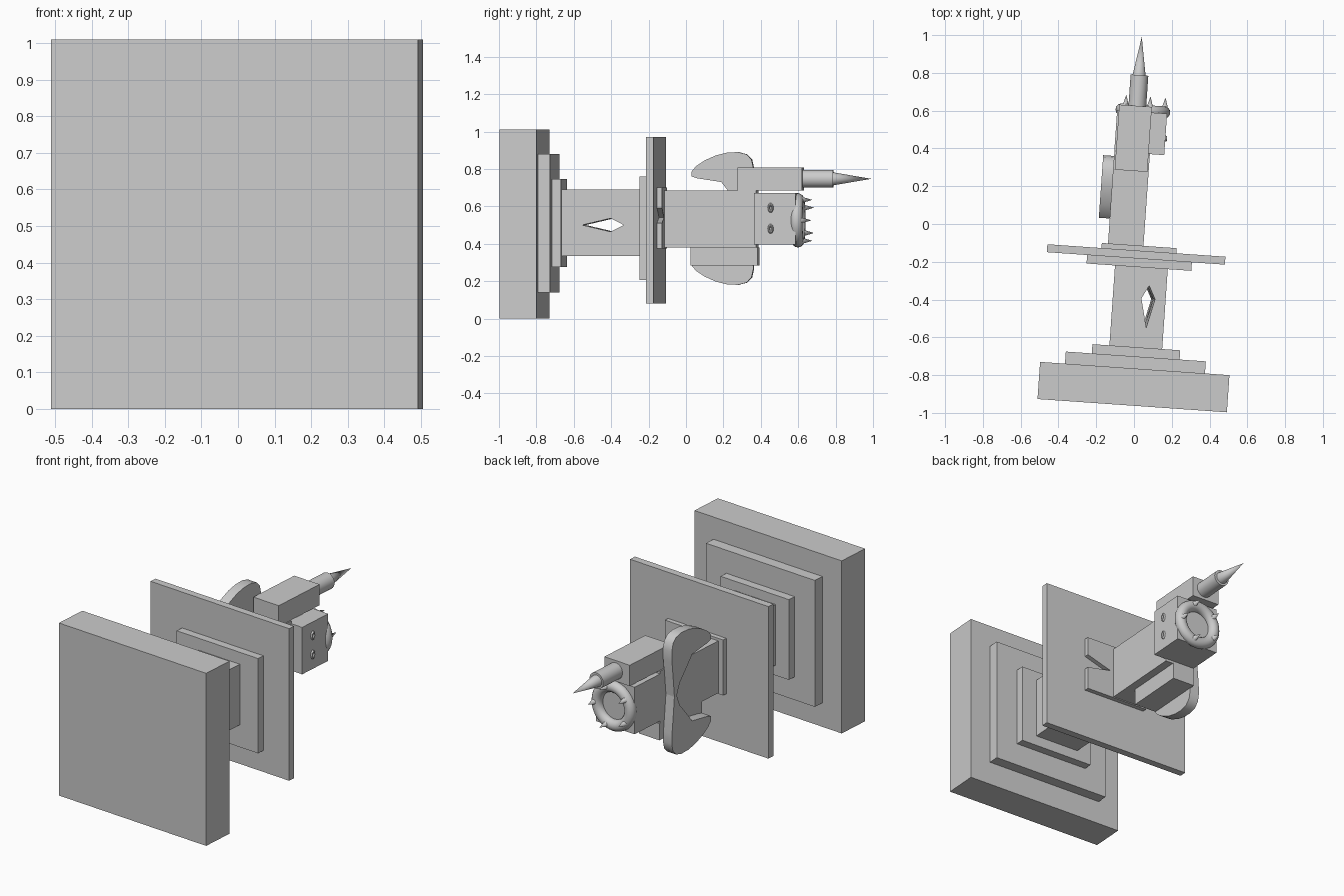
import bpy, bmesh, math
from mathutils import Matrix, Vector

cube = bpy.data.objects.get("Cube")
if cube:
    bpy.data.objects.remove(cube, do_unlink=True)

TILT = math.radians(-4)  # the whole stack is turned slightly about z

grey = bpy.data.materials.new("plain grey")
grey.use_nodes = True
GREY = (0.6, 0.6, 0.6, 1)
grey.diffuse_color = GREY
grey.node_tree.nodes["Principled BSDF"].inputs["Base Color"].default_value = GREY


def finish(name, bm, smooth=False):
    bmesh.ops.recalc_face_normals(bm, faces=bm.faces)
    mesh = bpy.data.meshes.new(name)
    bm.to_mesh(mesh)
    bm.free()
    mesh.materials.append(grey)
    obj = bpy.data.objects.new(name, mesh)
    bpy.context.collection.objects.link(obj)
    obj.rotation_euler.z = TILT
    bpy.ops.object.select_all(action="DESELECT")
    obj.select_set(True)
    bpy.context.view_layer.objects.active = obj
    if smooth:
        bpy.ops.object.shade_smooth_by_angle(angle=math.radians(35))
    return obj


def prism(name, points, sweep, smooth=False):
    """Closed outline of 3D points extruded along a vector."""
    bm = bmesh.new()
    face = bm.faces.new([bm.verts.new(p) for p in points])
    made = bmesh.ops.extrude_face_region(bm, geom=[face])["geom"]
    verts = [g for g in made if isinstance(g, bmesh.types.BMVert)]
    bmesh.ops.translate(bm, verts=verts, vec=sweep)
    return finish(name, bm, smooth)


def box(name, x, y, z):
    outline = [(x[0], y[0], z[0]), (x[1], y[0], z[0]), (x[1], y[0], z[1]), (x[0], y[0], z[1])]
    return prism(name, outline, (0, y[1] - y[0], 0))


def cone(name, x, z, y0, y1, r0, r1, sides=32):
    """Cylinder or cone pointing along +y."""
    bm = bmesh.new()
    place = Matrix.Translation((x, (y0 + y1) / 2, z)) @ Matrix.Rotation(-math.pi / 2, 4, "X")
    bmesh.ops.create_cone(bm, cap_ends=True, segments=sides, radius1=r0, radius2=r1,
                          depth=y1 - y0, matrix=place)
    return finish(name, bm, True)


def ring(name, place, major, minor, around=40, tube=14):
    bm = bmesh.new()
    loops = []
    for i in range(around):
        a = math.tau * i / around
        loop = []
        for j in range(tube):
            b = math.tau * j / tube
            r = major + minor * math.cos(b)
            loop.append(bm.verts.new(place @ Vector((r * math.cos(a), r * math.sin(a), minor * math.sin(b)))))
        loops.append(loop)
    for i in range(around):
        for j in range(tube):
            p, q, k = loops[i], loops[(i + 1) % around], (j + 1) % tube
            bm.faces.new((p[j], q[j], q[k], p[k]))
    return finish(name, bm, True)


# stepped base
box("base_slab", (-0.445, 0.56), (-0.96, -0.763), (0, 1.01))
box("base_step_large", (-0.313, 0.43), (-0.763, -0.699), (0.14, 0.88))
box("base_step_small", (-0.175, 0.291), (-0.699, -0.65), (0.275, 0.745))

# lower shaft with two crossing diamond holes
shaft = box("lower_shaft", (-0.085, 0.195), (-0.65, -0.226), (0.335, 0.69))
diamond = [(-0.543, 0), (-0.39, -0.036), (-0.32, 0), (-0.39, 0.036)]
cutters = [
    prism("side_hole_cutter", [(-0.3, v, 0.5 + w) for v, w in diamond], (0.8, 0, 0)),
    prism("top_hole_cutter", [(0.109 + w, v, 0.8) for v, w in diamond], (-0.034, 0, -0.6)),
]
bpy.context.view_layer.objects.active = shaft
for cutter in cutters:
    cutter.hide_render = True
    cut = shaft.modifiers.new("hole", "BOOLEAN")
    cut.operation = "DIFFERENCE"
    cut.solver = "EXACT"
    cut.object = cutter
    bpy.ops.object.modifier_apply(modifier=cut.name)
    bpy.data.objects.remove(cutter, do_unlink=True)

# guard plates, the rear one notched on its left side
box("guard_front_plate", (-0.236, 0.32), (-0.226, -0.181), (0.205, 0.76))
box("guard_main_plate", (-0.45, 0.495), (-0.181, -0.139), (0.08, 0.97))
notched = [(-0.163, 0.375), (0.234, 0.375), (0.234, 0.51), (0.08, 0.54),
           (0.234, 0.59), (0.234, 0.70), (-0.163, 0.70)]
prism("guard_rear_plate", [(u, -0.139, z) for u, z in notched], (0, 0.027, 0))

# upper shaft, underside block and head
box("upper_shaft", (-0.13, 0.058), (-0.112, 0.38), (0.38, 0.685))
box("underside_block", (-0.13, 0.01), (0.025, 0.385), (0.283, 0.38))
box("head", (-0.131, 0.134), (0.375, 0.595), (0.395, 0.67))

# ring and spikes on the head
CENTRE = Vector((0.005, 0.6, 0.525))
ring("head_ring", Matrix.Translation(CENTRE) @ Matrix.Rotation(math.pi / 2, 4, "X"), 0.112, 0.033)
for i in range(5):
    a = math.tau * i / 5
    cone(f"ring_spike_{i + 1}", CENTRE.x + 0.115 * math.cos(a), CENTRE.z + 0.115 * math.sin(a),
         0.612, 0.68, 0.02, 0, 16)

# oval studs on the left of the head
for label, z in (("upper", 0.592), ("lower", 0.48)):
    place = (Matrix.Translation((0.134, 0.463, z)) @ Matrix.Diagonal((1, 0.6, 1, 1))
             @ Matrix.Rotation(math.pi / 2, 4, "Y"))
    ring(f"{label}_stud", place, 0.017, 0.009, 20, 10)

# barrel on top
box("barrel_block", (-0.122, 0.051), (0.28, 0.625), (0.685, 0.807))
cone("barrel", -0.026, 0.747, 0.62, 0.788, 0.047, 0.047)
cone("barrel_tip", -0.028, 0.747, 0.785, 0.991, 0.035, 0)

# two curved blades on the right side, meeting at a narrow waist
petal = [(0.31, 0.02), (0.285, 0.065), (0.215, 0.15), (0.18, 0.195), (0.05, 0.215), (0.02, 0.225),
         (0.02, 0.25), (0.045, 0.28), (0.09, 0.31), (0.15, 0.337), (0.21, 0.352),
         (0.27, 0.355), (0.315, 0.343), (0.342, 0.315), (0.352, 0.27), (0.35, 0.21),
         (0.34, 0.11), (0.33, 0.02)]
for label, side in (("upper", 1), ("lower", -1)):
    prism(f"{label}_blade", [(-0.188, v, 0.535 + side * (h - 0.02)) if h == 0.02
                             else (-0.188, v, 0.535 + side * h) for v, h in petal],
          (0.06, 0, 0), True)
